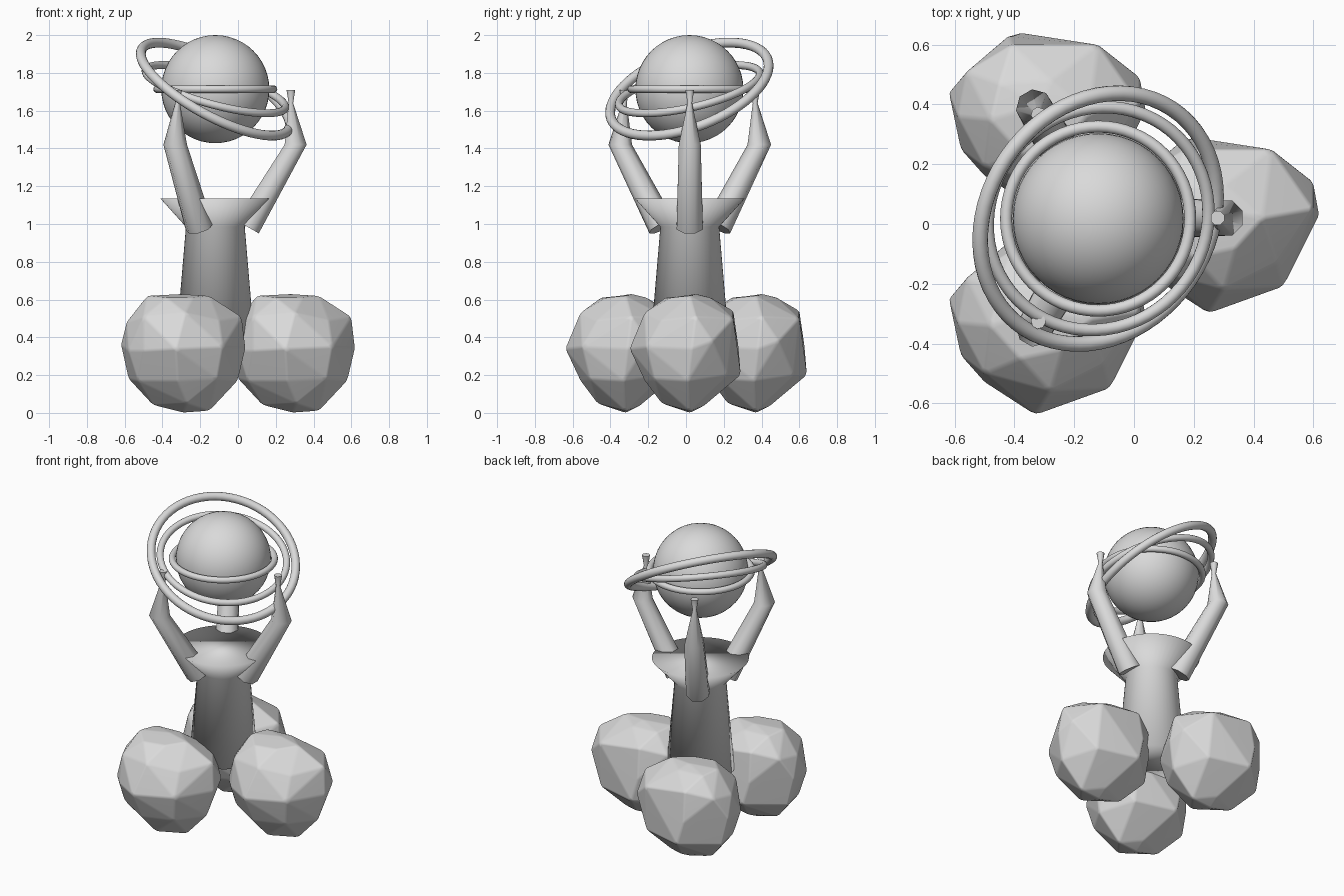
import bpy, bmesh, math
from mathutils import Vector, Matrix

cube = bpy.data.objects.get("Cube")
if cube:
    bpy.data.objects.remove(cube, do_unlink=True)

# single stone-grey material
GREY = (0.7, 0.7, 0.7, 1.0)
stone = bpy.data.materials.new("stone grey")
stone.use_nodes = True
stone.diffuse_color = GREY
for node in stone.node_tree.nodes:
    if node.type == 'BSDF_PRINCIPLED':
        node.inputs["Base Color"].default_value = GREY

AXIS = Vector((-0.12, 0.02, 0))
GLOBE = Vector((-0.12, 0.018, 1.714))
UP = (0, 0, 1)


def finish(obj, name, degrees):
    obj.name = name
    obj.data.materials.clear()
    obj.data.materials.append(stone)
    bpy.ops.object.select_all(action='DESELECT')
    obj.select_set(True)
    bpy.context.view_layer.objects.active = obj
    bpy.ops.object.shade_smooth_by_angle(angle=math.radians(degrees))
    return obj


def from_bmesh(bm, name, degrees):
    mesh = bpy.data.meshes.new(name)
    bm.to_mesh(mesh)
    bm.free()
    obj = bpy.data.objects.new(name, mesh)
    bpy.context.collection.objects.link(obj)
    return finish(obj, name, degrees)


def loft(name, stations, sides, degrees):
    """Skin circles given as (centre, normal, radius), closed at both ends."""
    bm = bmesh.new()
    rings = []
    for centre, normal, radius in stations:
        turn = Vector(UP).rotation_difference(Vector(normal))
        ring = []
        for i in range(sides):
            a = math.tau * (i + 0.5) / sides
            offset = turn @ Vector((radius * math.cos(a), radius * math.sin(a), 0))
            ring.append(bm.verts.new(Vector(centre) + offset))
        rings.append(ring)
    for low, high in zip(rings, rings[1:]):
        for i in range(sides):
            j = (i + 1) % sides
            bm.faces.new((low[i], low[j], high[j], high[i]))
    bm.faces.new(list(reversed(rings[0])))
    bm.faces.new(rings[-1])
    return from_bmesh(bm, name, degrees)


# three faceted boulders, copies of one bevelled hull (hundredths of a unit)
CROWN = [(10, 0, 62), (28, 5, 63), (20, -11, 61), (43, 2, 62), (34, -8, 61),
         (30, 13, 61), (13, 12, 61)]
SHOULDER = [(60, 5, 51), (48, -13, 49), (30, -22, 53), (8, -16, 51), (-1, 1, 48),
            (2, 16, 50), (17, 25, 54), (46, 25, 50)]
WAIST = [(62, 3, 34), (50, -21, 35), (25, -30, 34), (8, -19, 33), (0, -10, 33),
         (-4, 9, 36), (16, 28, 35), (60, 14, 38)]
FLANK = [(58, 1, 17), (47, 22, 20), (20, 29, 20), (0, 10, 18), (5, -9, 17),
         (26, -22, 17), (47, -17, 18)]
FOOT = [(29, 2, 0), (43, 2, 1), (13, 2, 4), (30, 10, 4), (31, -13, 5)]

bm = bmesh.new()
for point in CROWN + SHOULDER + WAIST + FLANK + FOOT:
    bm.verts.new(Vector(point) / 100)
hull = bmesh.ops.convex_hull(bm, input=bm.verts[:])
loose = {g for g in hull["geom_interior"] if isinstance(g, bmesh.types.BMVert)}
bmesh.ops.delete(bm, geom=list(loose), context='VERTS')
bmesh.ops.dissolve_limit(bm, angle_limit=math.radians(6), verts=bm.verts[:], edges=bm.edges[:])
bmesh.ops.bevel(bm, geom=bm.edges[:], offset=0.01, segments=2, profile=0.5,
                affect='EDGES', clamp_overlap=True)
bmesh.ops.recalc_face_normals(bm, faces=bm.faces[:])
boulders = [from_bmesh(bm, "side_boulder", 30)]
for name, shift in (("front_boulder", (-0.58, -0.34, 0)), ("back_boulder", (-0.58, 0.35, 0))):
    copy = bpy.data.objects.new(name, boulders[0].data)
    copy.location = shift
    bpy.context.collection.objects.link(copy)
    boulders.append(copy)
for boulder in boulders:
    weighted = boulder.modifiers.new("face weighting", 'WEIGHTED_NORMAL')
    weighted.keep_sharp = True

# tapered trunk flaring into a filled collar, softly shaded over the rim
TRUNK = [(0.41, 0.205), (0.985, 0.156), (1.135, 0.292)]
loft("trunk_and_collar", [(AXIS + Vector((0, 0, z)), UP, r) for z, r in TRUNK], 48, 180)

# three bent arms with small flared tips
ARM = [((0.17, 0, 0.985), (0.5, 0, 0.87), 0.075),
       ((0.425, 0, 1.42), UP, 0.063),
       ((0.4, 0, 1.64), UP, 0.013),
       ((0.4, 0, 1.71), UP, 0.025)]
for i, name in enumerate(("side_arm", "back_arm", "front_arm")):
    arm = loft(name, ARM, 8, 65)
    arm.matrix_world = Matrix.Translation(AXIS) @ Matrix.Rotation(i * math.tau / 3, 4, 'Z')

# globe
bpy.ops.mesh.primitive_uv_sphere_add(segments=48, ring_count=24, radius=0.286, location=GLOBE)
finish(bpy.context.object, "globe", 35)

# orbit rings, each given by its normal
for name, normal, major, minor in (("inner_ring", UP, 0.308, 0.02),
                                   ("middle_ring", (0.27, -0.23, 1), 0.382, 0.021),
                                   ("outer_ring", (0.453, -0.32, 0.83), 0.443, 0.026)):
    bpy.ops.mesh.primitive_torus_add(major_segments=64, minor_segments=14,
                                     major_radius=major, minor_radius=minor, location=GLOBE)
    ring = finish(bpy.context.object, name, 60)
    ring.rotation_mode = 'QUATERNION'
    ring.rotation_quaternion = Vector(UP).rotation_difference(Vector(normal))
